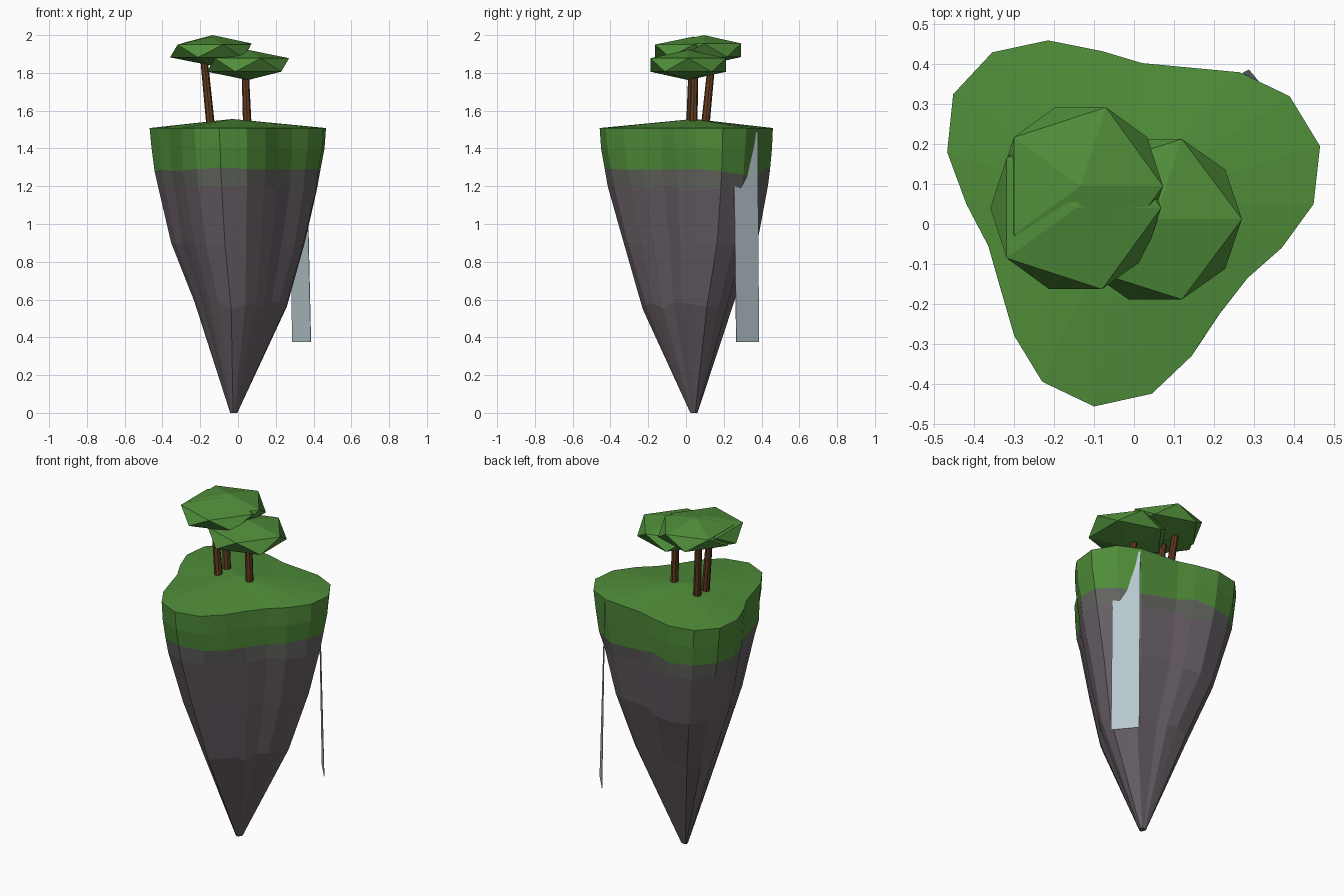
import bpy, bmesh, math, random
from mathutils import Vector

random.seed(4)
cube = bpy.data.objects.get("Cube")
if cube:
    bpy.data.objects.remove(cube, do_unlink=True)


def material(name, rgb):
    m = bpy.data.materials.new(name)
    m.use_nodes = True
    m.diffuse_color = (*rgb, 1)
    bsdf = next(n for n in m.node_tree.nodes if n.type == 'BSDF_PRINCIPLED')
    bsdf.inputs["Base Color"].default_value = (*rgb, 1)
    return m


GRASS = material("grass green", (0.08, 0.27, 0.042))
SOIL = material("mossy grey", (0.125, 0.13, 0.115))
ROCK = material("rock grey", (0.14, 0.115, 0.136))
BARK = material("bark brown", (0.12, 0.045, 0.014))
WATER = material("pale water", (0.47, 0.57, 0.61))


def make_object(name, bm, *mats):
    bmesh.ops.recalc_face_normals(bm, faces=bm.faces)
    mesh = bpy.data.meshes.new(name)
    bm.to_mesh(mesh)
    bm.free()
    for m in mats:
        mesh.materials.append(m)
    obj = bpy.data.objects.new(name, mesh)
    bpy.context.collection.objects.link(obj)


# Floating island: one outline, repeated in shrinking rings down to the tip
OUTLINE = [(.466, .195), (.39, .32), (.265, .38), (.02, .403), (-.08, .433),
           (-.215, .46), (-.355, .43), (-.453, .325), (-.468, .18),
           (-.42, .05), (-.365, -.055), (-.335, -.16), (-.30, -.28),
           (-.23, -.395), (-.10, -.457), (.045, -.425), (.145, -.33),
           (.21, -.23), (.285, -.135), (.37, -.06), (.45, .05)]
CENTRE = Vector((-.025, .04))
# height, scale, centre x, centre y, roundness, lean, sag, jitter
RINGS = [(1.508, 1, -.025, .04, 0, 0, 0, 0),
         (1.40, .985, -.02, .042, .02, .015, 0, .004),
         (1.29, .955, -.02, .045, .06, .03, .04, .01),
         (1.195, .91, -.017, .047, .1, .035, .02, .015),
         (.90, .765, -.012, .05, .18, .025, 0, .015),
         (.57, .53, .003, .03, .25, 0, 0, .02),
         (0, .042, -.023, .043, .5, 0, 0, 0)]


def build_island():
    bm = bmesh.new()
    rings = []
    for z, scale, cx, cy, rounding, lean, sag, jitter in RINGS:
        ring = []
        for p in OUTLINE:
            d = Vector(p) - CENTRE
            r = d.length + (.455 - d.length) * rounding
            d.normalize()
            # undercut and hanging grass behind the waterfall, bulge opposite
            side = (d.x + d.y) / math.sqrt(2)
            r *= scale * (1 + random.uniform(-1, 1) * jitter - lean * side ** 3)
            dz = random.uniform(-1, 1) * jitter - sag * max(0, side) ** 6
            ring.append(bm.verts.new((cx + d.x * r, cy + d.y * r, z + dz)))
        rings.append(ring)
    n = len(OUTLINE)
    for level, (up, low) in enumerate(zip(rings, rings[1:])):
        for i in range(n):
            j = (i + 1) % n
            f = bm.faces.new((up[i], low[i], low[j], up[j]))
            f.material_index = (0, 0, 1, 2, 2, 2)[level]
    apex = bm.verts.new((-.03, .04, 1.556))
    for i in range(n):
        bm.faces.new((rings[0][i], rings[0][(i + 1) % n], apex))
    bm.faces.new(rings[-1]).material_index = 2
    make_object("island", bm, GRASS, SOIL, ROCK)


# Tapered, leaning trunk
def build_trunk(name, base, top, sides=8):
    bm = bmesh.new()
    ends = []
    for centre, r in ((base, .023), (top, .019)):
        ends.append([bm.verts.new((centre[0] + r * math.cos(a),
                                   centre[1] + r * math.sin(a), centre[2]))
                     for a in (math.tau * k / sides for k in range(sides))])
    for i in range(sides):
        j = (i + 1) % sides
        bm.faces.new((ends[0][i], ends[0][j], ends[1][j], ends[1][i]))
    bm.faces.new(ends[0])
    bm.faces.new(ends[1])
    make_object(name, bm, BARK)


# Squashed low-poly leaf crown
def build_crown(name, centre, size):
    bm = bmesh.new()
    bmesh.ops.create_icosphere(bm, subdivisions=1, radius=1)
    bmesh.ops.scale(bm, vec=size, verts=bm.verts)
    bmesh.ops.translate(bm, vec=centre, verts=bm.verts)
    make_object(name, bm, GRASS)


# Thin sheet of water falling from the rim
def build_waterfall():
    bm = bmesh.new()
    front = [Vector(p) for p in ((.387, .267, .375), (.288, .387, .375),
                                 (.274, .38, 1.487), (.362, .252, 1.487))]
    back = [p - Vector((.002, .002, 0)) for p in front]
    a, b = ([bm.verts.new(p) for p in side] for side in (front, back))
    bm.faces.new(a)
    bm.faces.new(b[::-1])
    for i in range(4):
        j = (i + 1) % 4
        bm.faces.new((a[i], b[i], b[j], a[j]))
    make_object("waterfall", bm, WATER)


build_island()
build_waterfall()
TREES = [("right_tree", (.05, .038, 1.5), (.038, .045, 1.82),
          (.053, .012, 1.842), (.243, .236, .08)),
         ("rear_tree", (-.143, .10, 1.5), (-.182, .14, 1.9),
          (-.134, .095, 1.92), (.231, .232, .08)),
         ("left_tree", (-.143, .023, 1.5), (-.183, .035, 1.9),
          (-.146, .04, 1.916), (.239, .239, .076))]
for name, base, top, centre, size in TREES:
    build_trunk(name + "_trunk", base, top)
    build_crown(name + "_crown", centre, size)
